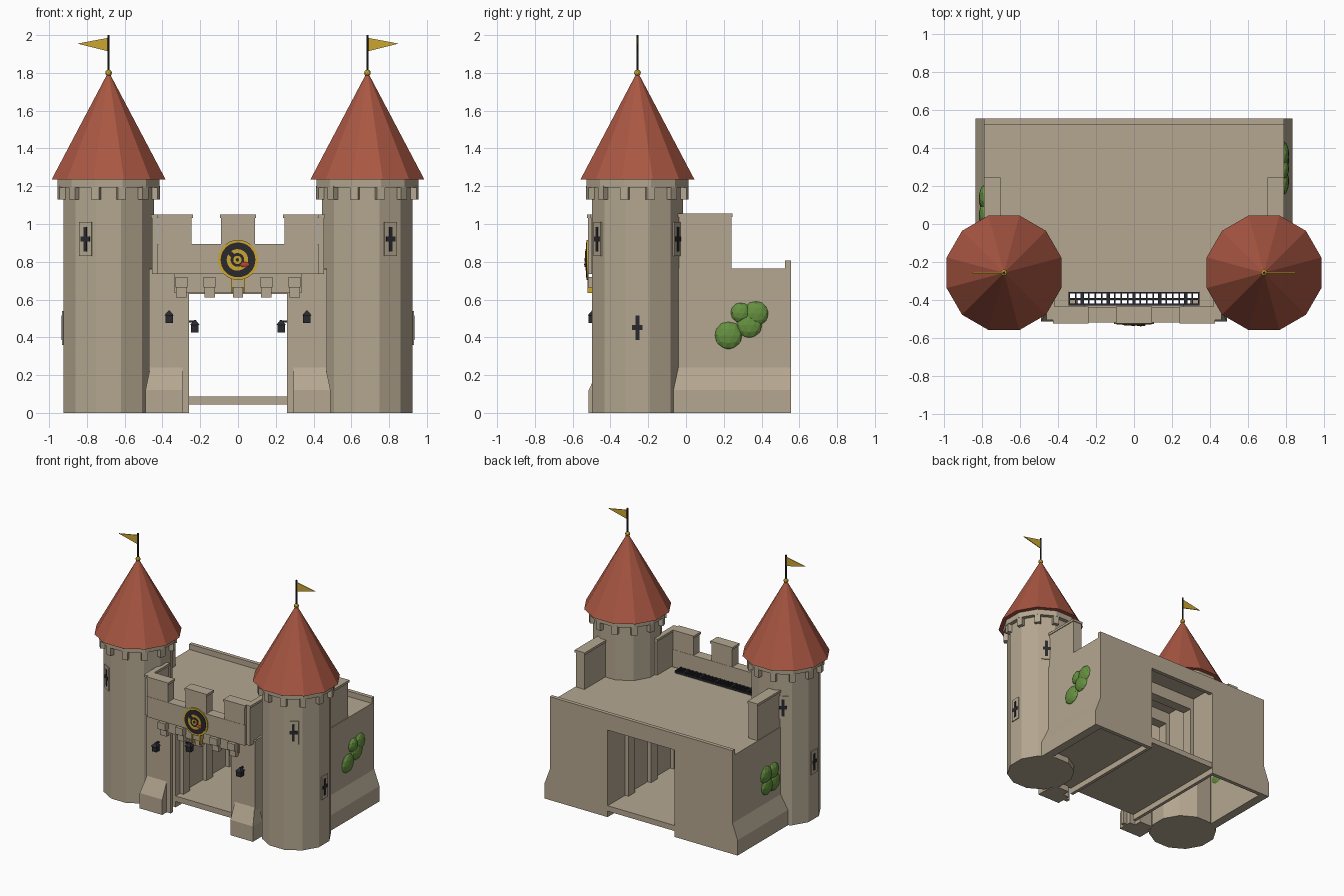
import bpy, math
from mathutils import Matrix, Vector

cube = bpy.data.objects.get("Cube")
if cube:
    bpy.data.objects.remove(cube, do_unlink=True)


def material(name, r, g, b):
    m = bpy.data.materials.new(name)
    m.use_nodes = True
    m.diffuse_color = (r, g, b, 1)
    m.node_tree.nodes["Principled BSDF"].inputs["Base Color"].default_value = (r, g, b, 1)
    return m


STONE = material("stone", .46, .39, .285)
ROOF = material("roof_tile", .40, .095, .055)
GOLD = material("gold", .60, .38, .03)
IRON = material("dark_iron", .022, .022, .028)
LEAF = material("leaf_green", .13, .28, .05)
RED = material("red", .45, .06, .03)


def loft(name, sections, mat):
    """Stack of rectangles, each (x0, x1, y0, y1, z), joined into a solid."""
    verts, faces = [], []
    for x0, x1, y0, y1, z in sections:
        x0, x1 = sorted((x0, x1))
        verts += [(x0, y0, z), (x1, y0, z), (x1, y1, z), (x0, y1, z)]
    top = len(verts) - 4
    for b in range(0, top, 4):
        for i in range(4):
            j = (i + 1) % 4
            faces.append((b + i, b + j, b + j + 4, b + i + 4))
    faces += [(3, 2, 1, 0), tuple(range(top, top + 4))]
    mesh = bpy.data.meshes.new(name)
    mesh.from_pydata(verts, [], faces)
    mesh.materials.append(mat)
    ob = bpy.data.objects.new(name, mesh)
    bpy.context.collection.objects.link(ob)
    return ob


def box(name, x0, x1, y0, y1, z0, z1, mat=STONE):
    return loft(name, [(x0, x1, y0, y1, z0), (x0, x1, y0, y1, z1)], mat)


def capped(name, x0, x1, y0, y1, z0, z1):
    """Wall block with a slightly overhanging cap stone."""
    x0, x1 = sorted((x0, x1))
    box(name, x0, x1, y0, y1, z0, z1 - .018)
    e = .006
    box(name + "_cap", x0 - e, x1 + e, y0 - e, y1 + e, z1 - .018, z1)


def finish(name, mat):
    ob = bpy.context.object
    ob.name = name
    ob.data.materials.append(mat)
    return ob


def cone(name, x, y, z0, z1, r0, r1, mat, sides=12):
    """Upright cone or drum with a flat facing each axis; radii are to the flats."""
    k = 1 / math.cos(math.pi / sides)
    bpy.ops.mesh.primitive_cone_add(vertices=sides, radius1=r0 * k, radius2=r1 * k, depth=z1 - z0,
                                    location=(x, y, (z0 + z1) / 2), rotation=(0, 0, math.pi / sides))
    return finish(name, mat)


def disc(name, x, z, r, y0, y1, mat):
    bpy.ops.mesh.primitive_cylinder_add(vertices=32, radius=r, depth=y1 - y0,
                                        location=(x, (y0 + y1) / 2, z), rotation=(math.pi / 2, 0, 0))
    return finish(name, mat)


def ball(name, loc, scale, mat, detail=2):
    bpy.ops.mesh.primitive_ico_sphere_add(subdivisions=detail, radius=1, location=loc)
    bpy.context.object.scale = scale
    return finish(name, mat)


TX, TY, TR = .685, -.257, .24


def on_tower(ob, side, angle):
    """Turn a block modelled around +x so it sits on the tower at the given angle."""
    ob.matrix_world = Matrix.Translation((side * TX, TY, 0)) @ Matrix.Rotation(angle, 4, 'Z')


def arrow_slit(side, angle, z):
    a = angle if side > 0 else math.pi - angle
    for nm, w, lo, hi, d, mat in (("slit_frame", .038, -.09, .09, .007, STONE),
                                  ("slit_upright", .010, -.065, .065, .010, IRON),
                                  ("slit_bar", .028, -.012, .014, .010, IRON)):
        on_tower(box(nm, TR - .01, TR + d, -w, w, z + lo, z + hi, mat), side, a)


for s, tag in ((1, "left"), (-1, "right")):
    # Tower
    x = s * TX
    cone(tag + "_tower", x, TY, 0, 1.2, TR, TR, STONE)
    cone(tag + "_tower_ring", x, TY, 1.192, 1.237, .27, .27, STONE)
    for i in range(12):
        on_tower(box(tag + "_tower_corbel", TR - .02, .275, -.022, .022, 1.13, 1.2), s,
                 math.radians(30 * i + 15))
    cone(tag + "_tower_roof", x, TY, 1.235, 1.8, .302, .004, ROOF)
    arrow_slit(s, math.radians(-60), .92)
    arrow_slit(s, math.radians(60), .92)
    arrow_slit(s, 0, .45)
    # Flag
    cone(tag + "_flag_pole", x, TY, 1.79, 2.0, .006, .006, IRON, 8)
    ball(tag + "_finial", (x, TY, 1.8), (.018,) * 3, GOLD)
    loft(tag + "_flag", [(x, x + s * .005, TY - .003, TY + .003, 1.915),
                         (x, x + s * .165, TY - .003, TY + .003, 1.955),
                         (x, x + s * .005, TY - .003, TY + .003, 1.985)], GOLD)

    # Side wall with battered foot
    loft(tag + "_side_wall", [(s * .765, s * .835, -.075, .555, 0), (s * .765, s * .835, -.075, .555, .12),
                              (s * .765, s * .79, -.04, .555, .24), (s * .765, s * .79, -.04, .555, .765)], STONE)
    capped(tag + "_side_parapet", s * .71, s * .785, -.1, .24, .74, 1.055)
    box(tag + "_back_wall", s * .29, s * .78, .525, .555, 0, .765)

    # Gate front, foot and passage
    box(tag + "_front_wall", s * .26, s * .47, -.46, -.43, 0, .76)
    box(tag + "_gate_jamb", s * .345, s * .47, -.43, -.34, 0, .765)
    loft(tag + "_gate_foot", [(s * .295, s * .49, -.515, -.4, 0), (s * .295, s * .49, -.515, -.4, .12),
                              (s * .295, s * .465, -.46, -.4, .24)], STONE)
    box(tag + "_passage_wall", s * .29, s * .315, -.355, .53, .0, .75)
    for y in (-.3, -.02, .26):
        box(tag + "_passage_rib", s * .26, s * .3, y, y + .08, .085, .75)
    capped(tag + "_parapet_return", s * .425, s * .455, -.5, -.25, .735, 1.05)

    # Lanterns on the gate front and in the passage
    for lx, ly, lz in ((.365, -.495, .475), (.228, -.27, .425)):
        q = s * lx
        box(tag + "_lantern", q - .02, q + .02, ly - .02, ly + .02, lz, lz + .042, IRON)
        cone(tag + "_lantern_top", q, ly, lz + .04, lz + .066, .026, .004, IRON, 4)
    box(tag + "_front_bracket", s * .365 - .006, s * .365 + .006, -.495, -.45, .525, .537, IRON)
    box(tag + "_passage_bracket", s * .22, s * .27, -.276, -.264, .478, .488, IRON)

# Roof deck, back lintel and floor
box("roof_deck", -.78, .78, -.355, .555, .725, .765)
box("back_lintel", -.3, .3, .525, .555, .68, .765)
box("back_kerb", -.79, .79, .525, .555, .76, .808)
box("passage_floor", -.3, .765, -.355, .553, .045, .088)
for y in (-.3, -.02, .26):
    box("passage_beam", -.3, .3, y, y + .08, .63, .75)

# Front parapet with merlons
box("front_parapet", -.425, .425, -.52, -.44, .735, .895)
for x0, x1 in ((-.42, -.245), (-.09, .09), (.245, .42)):
    capped("front_merlon", x0, x1, -.518, -.442, .89, 1.05)
box("gate_beam", -.335, .335, -.475, -.43, .635, .735)
for i in range(-2, 3):
    x = i * .15
    box("gate_corbel_upper", x - .032, x + .032, -.518, -.45, .665, .72)
    box("gate_corbel_lower", x - .027, x + .027, -.495, -.45, .61, .665)

# Raised portcullis lying in its slot
for y in (-.425, -.395, -.362):
    box("portcullis_rail", -.345, .345, y - .005, y + .005, .765, .78, IRON)
for i in range(21):
    x = -.34 + i * .034
    w = .009 if i % 4 == 2 else .004
    box("portcullis_bar", x - w, x + w, -.428, -.358, .762, .785, IRON)

# Round shield with ring emblem
for nm, r, y, mat in (("shield_rim", .106, -.526, GOLD), ("shield_face", .092, -.529, IRON),
                      ("emblem_ring", .057, -.532, GOLD), ("emblem_gap", .036, -.534, IRON),
                      ("emblem_eye", .022, -.536, GOLD), ("emblem_pupil", .009, -.538, IRON)):
    disc(nm, -.003 if "emblem" in nm else 0, .81, r, y, -.515, mat)
notch = box("emblem_notch", -.012, .012, -.535, -.52, .03, .06, IRON)
notch.matrix_world = Matrix.Translation((0, 0, .81)) @ Matrix.Rotation(math.radians(-50), 4, 'Y')
ball("emblem_mark", (.036, -.533, .785), (.026, .006, .014), RED)
for x in (-.032, .032):
    box("shield_strap", x - .004, x + .004, -.522, -.49, .635, .71, GOLD)

# Ivy clumps on the side walls
for s, clumps in ((1, ((.225, .41, .075), (.335, .465, .07), (.29, .53, .055), (.37, .525, .068))),
                  (-1, ((.04, .37, .07), (.13, .37, .07), (.05, .46, .065), (.14, .46, .07)))):
    for y, z, r in clumps:
        ball("ivy_clump", (s * .785, y, z), (.032, r, r), LEAF)
